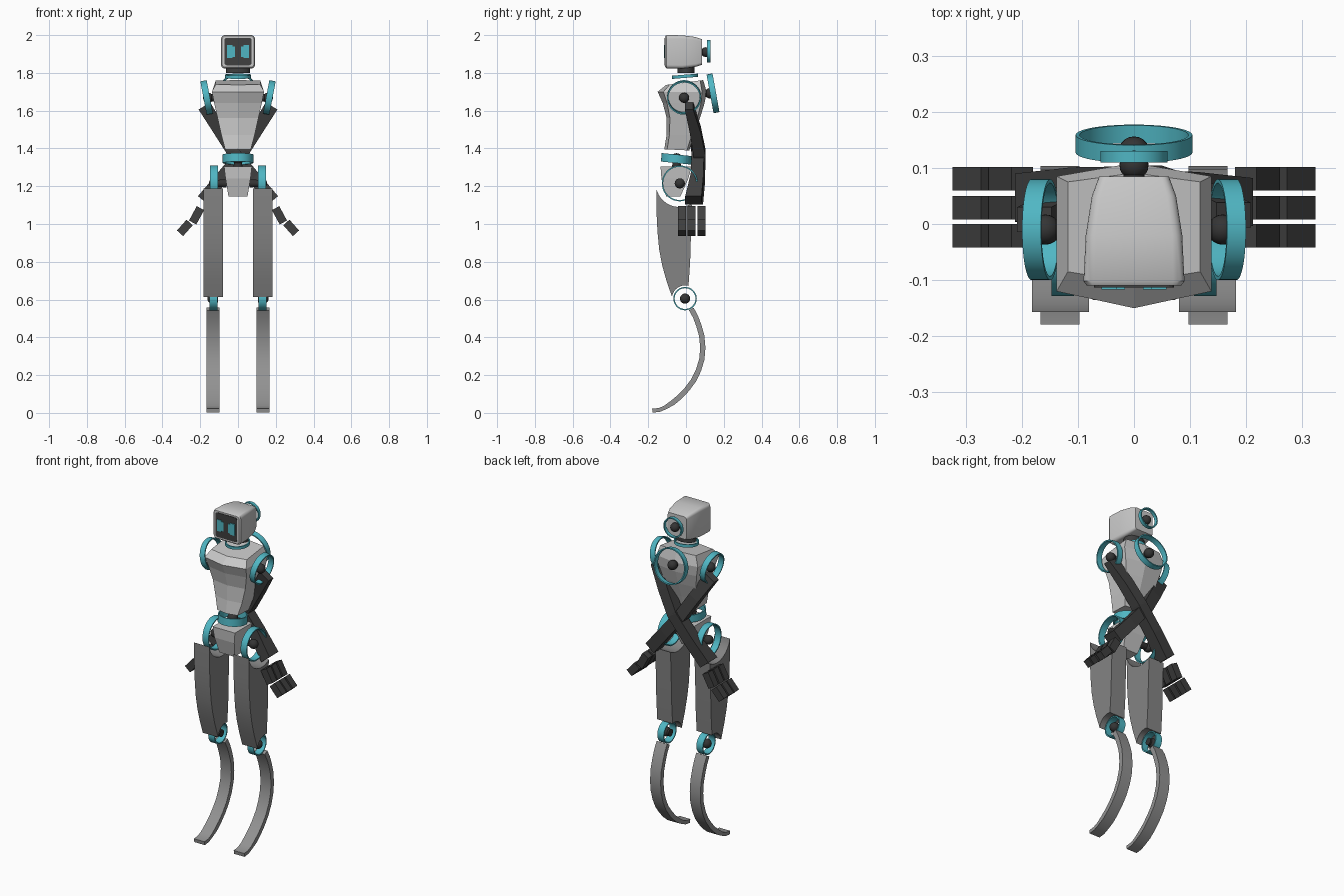
import bpy, bmesh, math
from mathutils import Vector, Matrix

if "Cube" in bpy.data.objects:
    bpy.data.objects.remove(bpy.data.objects["Cube"])


def material(name, r, g, b):
    m = bpy.data.materials.new(name)
    m.use_nodes = True
    m.diffuse_color = (r, g, b, 1)
    m.node_tree.nodes["Principled BSDF"].inputs["Base Color"].default_value = (r, g, b, 1)
    return m


LIGHT = material("light grey shell", .58, .58, .58)
MID = material("mid grey", .29, .29, .29)
THIGH = material("thigh grey", .23, .23, .23)
DARK = material("dark grey", .05, .05, .05)
BLACK = material("joint black", .035, .035, .035)
TEAL = material("teal", .08, .47, .55)


def finish(name, bm, mat, smooth=0):
    bmesh.ops.recalc_face_normals(bm, faces=bm.faces)
    me = bpy.data.meshes.new(name)
    bm.to_mesh(me)
    bm.free()
    me.materials.append(mat)
    ob = bpy.data.objects.new(name, me)
    bpy.context.collection.objects.link(ob)
    if smooth:
        bpy.ops.object.select_all(action='DESELECT')
        ob.select_set(True)
        bpy.context.view_layer.objects.active = ob
        bpy.ops.object.shade_smooth_by_angle(angle=math.radians(smooth))
    return ob


def loft(name, sections, mat, smooth=0):
    """Skin matching closed sections and cap both ends."""
    bm = bmesh.new()
    rows = [[bm.verts.new(p) for p in s] for s in sections]
    n = len(rows[0])
    for a, b in zip(rows, rows[1:]):
        for i in range(n):
            j = (i + 1) % n
            bm.faces.new((a[i], a[j], b[j], b[i]))
    bm.faces.new(rows[0])
    bm.faces.new(rows[-1])
    return finish(name, bm, mat, smooth)


def beam(name, pts, side, halves, mat, smooth=0):
    """Rectangular bar along a path; halves = (thickness, width along side)."""
    pts = [Vector(p) for p in pts]
    side = Vector(side)
    secs = []
    for i, p in enumerate(pts):
        t = pts[min(i + 1, len(pts) - 1)] - pts[max(i - 1, 0)]
        n = t.cross(side).normalized()
        h, w = halves[i] if isinstance(halves, list) else halves
        secs.append([p + n * h + side * w, p + n * h - side * w,
                     p - n * h - side * w, p - n * h + side * w])
    return loft(name, secs, mat, smooth)


def ring(name, loc, radius, width, axis, wall=.007):
    """Open band whose axle points along axis."""
    bm = bmesh.new()
    turn = Vector(axis).to_track_quat('Z', 'Y')
    prof = [(radius, -width / 2), (radius, width / 2),
            (radius - wall, width / 2), (radius - wall, -width / 2)]
    n = 40
    rows = []
    for k in range(n):
        a = math.tau * k / n
        rows.append([bm.verts.new(Vector(loc) + turn @ Vector((r * math.cos(a), r * math.sin(a), z)))
                     for r, z in prof])
    for k in range(n):
        a, b = rows[k], rows[(k + 1) % n]
        for i in range(4):
            j = (i + 1) % 4
            bm.faces.new((a[i], a[j], b[j], b[i]))
    return finish(name, bm, TEAL, 40)


def ball_joint(name, loc, end, r=.027):
    """Ball with a stub running to end."""
    a, b = Vector(loc), Vector(end)
    bm = bmesh.new()
    bmesh.ops.create_uvsphere(bm, u_segments=20, v_segments=12, radius=r,
                              matrix=Matrix.Translation(a))
    turn = (b - a).to_track_quat('Z', 'Y').to_matrix().to_4x4()
    bmesh.ops.create_cone(bm, cap_ends=True, segments=16, radius1=r * .65, radius2=r * .8,
                          depth=(b - a).length,
                          matrix=Matrix.Translation((a + b) / 2) @ turn)
    return finish(name, bm, BLACK, 40)


def rounded(w, z0, z1, y, r):
    """Rounded rectangle facing the front."""
    out = []
    for q, (sx, sz) in enumerate([(1, 1), (-1, 1), (-1, -1), (1, -1)]):
        cx, cz = sx * (w - r), (z1 - r if sz > 0 else z0 + r)
        for k in range(5):
            a = math.pi / 2 * (q + k / 4)
            out.append((cx + r * math.cos(a), y, cz + r * math.sin(a)))
    return out


# Head, face screen and eyes
loft("head", [rounded(.084, 1.83, 1.995, -.11, .016), rounded(.09, 1.823, 2, -.102, .02),
              rounded(.086, 1.823, 1.999, -.02, .018), rounded(.075, 1.832, 1.99, .05, .016),
              rounded(.062, 1.843, 1.978, .085, .014)], LIGHT, 35)
loft("face_screen", [rounded(.071, 1.84, 1.986, y, .012) for y in (-.113, -.106)], DARK)
for s, side in ((1, "left"), (-1, "right")):
    eye = [(.016, 1.885), (.03, 1.885), (.03, 1.878), (.058, 1.878),
           (.058, 1.947), (.03, 1.947), (.03, 1.94), (.016, 1.94)]
    loft(side + "_eye", [[(s * x, y, z) for x, z in eye] for y in (-.117, -.112)], TEAL)

# Back of head ring, neck
ball_joint("head_back_joint", (0, .105, 1.91), (0, .07, 1.91), .026)
ring("head_back_ring", (0, .12, 1.915), .06, .02, (0, 1, 0))
loft("neck", [[(.064 * math.cos(a), .045 * math.sin(a), z)
               for a in [math.tau * k / 24 for k in range(24)]] for z in (1.80, 1.83)], DARK, 40)
ring("neck_ring", (0, -.005, 1.782), .069, .017, (0, -.08, 1))


# Torso: six-sided shell with a crease down the middle
def hexagon(w, front, back, z, crease, slope=0):
    pts = [(w, front), (0, front - crease), (-w, front), (-w, back),
           (0, back + crease * .8), (w, back)]
    return [(x, y, z + slope * y) for x, y in pts]


loft("torso", [hexagon(.068, -.1, .005, 1.39, .015, -.05),
               hexagon(.088, -.088, .03, 1.47, .015),
               hexagon(.108, -.085, .06, 1.56, .017),
               hexagon(.126, -.1, .08, 1.64, .023),
               hexagon(.138, -.12, .085, 1.70, .03),
               hexagon(.118, -.085, .075, 1.75, .02, .13)], LIGHT)
ball_joint("back_joint", (0, .128, 1.692), (0, .085, 1.692), .028)
ring("back_ring", (0, .143, 1.692), .104, .032, (0, 1, .18))

# Waist and pelvis
ring("waist_ring", (0, -.05, 1.345), .081, .045, (0, .1, 1))
ball_joint("waist_joint", (0, -.05, 1.345), (0, -.05, 1.30), .03)


def block(w, y0, y1, z):
    return [(w, y0, z), (-w, y0, z), (-w, y1, z), (w, y1, z)]


loft("pelvis", [block(.05, -.105, -.03, 1.145), block(.066, -.13, .012, 1.24),
                block(.074, -.135, .03, 1.305)], LIGHT)


def arc(cy, cz, r, a0, a1, n):
    return [(cy + r * math.cos(math.radians(a0 + (a1 - a0) * k / n)),
             cz + r * math.sin(math.radians(a0 + (a1 - a0) * k / n))) for k in range(n + 1)]


# Thigh outline with cut-outs round the hip and knee rings
thigh = arc(-.035, 1.215, .125, 192, 303, 12) + [(.027, .97), (.022, .8)]
thigh += arc(-.005, .605, .07, 75, 172, 8) + [(-.105, .705), (-.127, .785), (-.142, .865),
                                             (-.151, .96), (-.156, 1.06)]
# Shin blade path
blade = [(.028, .55), (.05, .51), (.067, .465), (.083, .41), (.089, .345), (.084, .285),
         (.066, .225), (.04, .172), (.005, .125), (-.033, .085), (-.07, .054),
         (-.11, .029), (-.14, .016), (-.178, .0115)]

for s, side in ((1, "left"), (-1, "right")):
    # Shoulder
    ring(side + "_shoulder_ring", (s * .166, -.01, 1.67), .09, .034, (s, 0, -.19))
    ball_joint(side + "_shoulder_joint", (s * .158, -.01, 1.668), (s * .11, -.01, 1.668))

    # Arm crossing behind the back to the other hip
    dy = .004 * s
    beam(side + "_upper_arm", [(s * .178, .012 + dy, 1.625), (s * .1, .045 + dy, 1.5),
                               (s * .022, .068 + dy, 1.375)],
         (0, 1, 0), [(.036, .022), (.034, .029), (.033, .032)], DARK)
    beam(side + "_forearm", [(s * .026, .067 + dy, 1.38), (-s * .085, .063 + dy, 1.245),
                             (-s * .185, .043 + dy, 1.125)],
         (0, 1, 0), [(.033, .032), (.034, .034), (.035, .043)], DARK)
    for i, y in enumerate((-.021, .029, .081)):
        for part, a, b in (("base", (.199, 1.084), (.24, 1.008)),
                           ("tip", (.256, 1.008), (.307, .951))):
            beam(f"{side}_finger_{i + 1}_{part}", [(-s * a[0], y, a[1]), (-s * b[0], y, b[1])],
                 (0, 1, 0), (.022, .021), DARK)

    # Hip, thigh, knee
    ring(side + "_hip_ring", (s * .127, -.033, 1.215), .095, .04, (1, 0, 0))
    ball_joint(side + "_hip_joint", (s * .127, -.033, 1.215), (s * .06, -.033, 1.215))
    loft(side + "_thigh", [[(s * x, y, z) for y, z in thigh] for x in (.08, .182)], THIGH, 25)
    ring(side + "_knee_ring", (s * .13, -.005, .605), .062, .042, (1, 0, 0))
    ball_joint(side + "_knee_joint", (s * .135, -.005, .605), (s * .105, -.005, .605))

    # Curved blade shin
    beam(side + "_shin_blade", [(s * .132, y, z) for y, z in blade], (1, 0, 0),
         [(.014 if z > .05 else .0105, .035) for y, z in blade], MID, 35)
